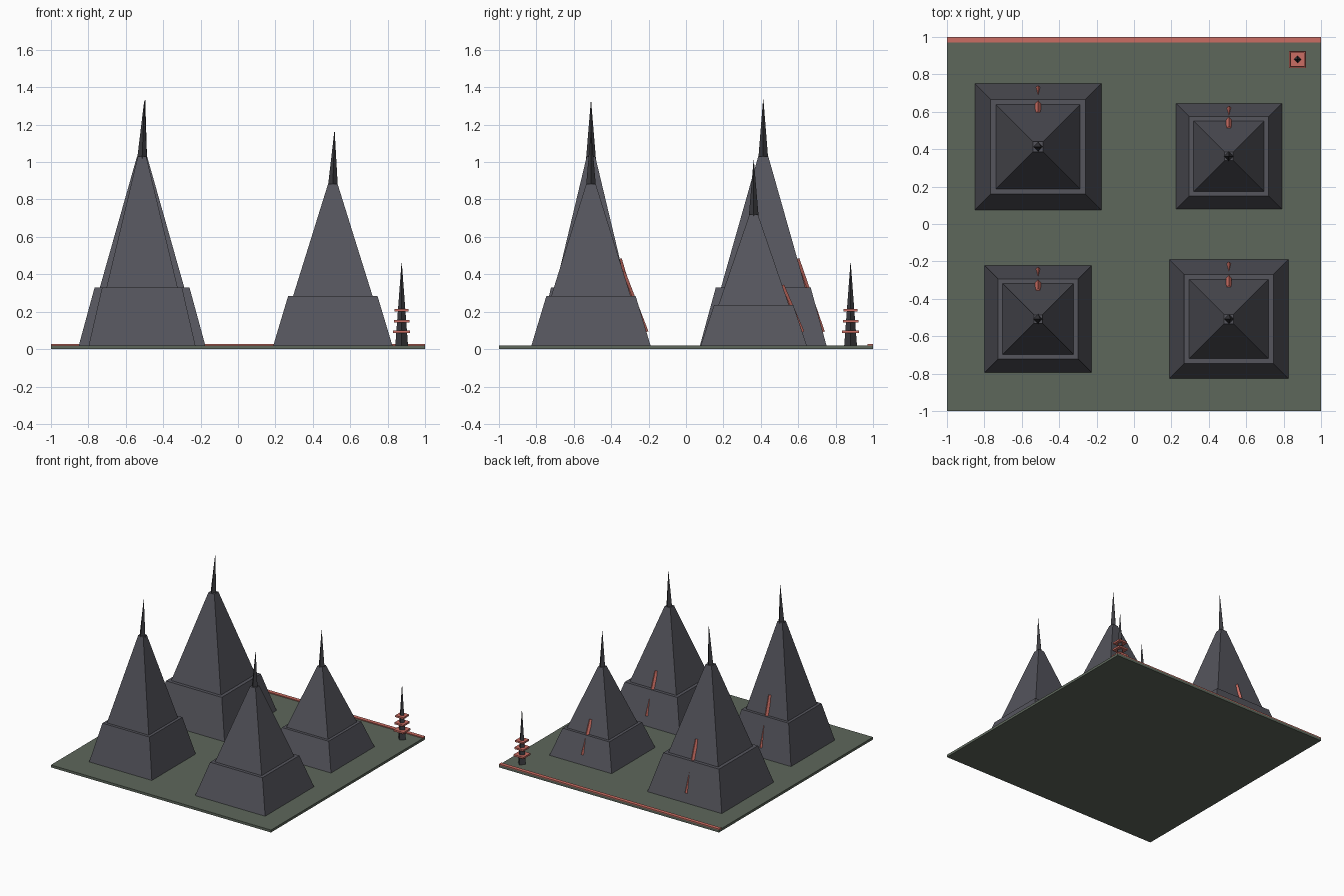
import bpy, bmesh, math
from mathutils import Vector

if "Cube" in bpy.data.objects:
    bpy.data.objects.remove(bpy.data.objects["Cube"])


def material(name, rgb):
    m = bpy.data.materials.new(name)
    m.use_nodes = True
    color = (*rgb, 1)
    m.diffuse_color = color
    m.node_tree.nodes["Principled BSDF"].inputs["Base Color"].default_value = color
    return m


GREEN = material("moss green", (0.11, 0.135, 0.105))
SLATE = material("slate grey", (0.09, 0.09, 0.108))
DARK = material("dark slate", (0.045, 0.045, 0.052))
CORAL = material("coral red", (0.60, 0.155, 0.125))


def finish(name, bm, mat):
    bmesh.ops.recalc_face_normals(bm, faces=bm.faces)
    mesh = bpy.data.meshes.new(name)
    bm.to_mesh(mesh)
    bm.free()
    mesh.materials.append(mat)
    obj = bpy.data.objects.new(name, mesh)
    bpy.context.collection.objects.link(obj)
    return obj


def stack(name, sections, mat, turn=math.pi / 4):
    """Skin four-sided rings; each section is (centre, corner radius)."""
    bm = bmesh.new()
    rings = []
    for centre, radius in sections:
        angles = [turn + i * math.pi / 2 for i in range(4)]
        rings.append([bm.verts.new(Vector(centre) + Vector((math.cos(a), math.sin(a), 0)) * radius)
                      for a in angles])
    for low, high in zip(rings, rings[1:]):
        for i in range(4):
            j = (i + 1) % 4
            bm.faces.new((low[i], low[j], high[j], high[i]))
    bm.faces.new(rings[0])
    bm.faces.new(rings[-1])
    return finish(name, bm, mat)


def box(name, x, y, z, mat):
    bm = bmesh.new()
    bmesh.ops.create_cube(bm, size=1)
    for v in bm.verts:
        v.co = [lo + (c + 0.5) * (hi - lo) for c, (lo, hi) in zip(v.co, (x, y, z))]
    return finish(name, bm, mat)


def bar(name, start, end, radius, mat):
    """Diamond-section bar between two points."""
    axis = Vector(end) - Vector(start)
    bm = bmesh.new()
    bmesh.ops.create_cone(bm, cap_ends=True, segments=4, radius1=radius,
                          radius2=radius, depth=axis.length)
    obj = finish(name, bm, mat)
    obj.location = (Vector(start) + Vector(end)) / 2
    # The axis lies in the yz plane
    obj.rotation_euler = (-math.atan2(axis.y, axis.z), 0, 0)
    return obj


GROUND = 0.02


def tower(name, x, y, half, height, tip, lean):
    ledge = GROUND + 0.307 * height
    top = GROUND + height
    widths = [half, 0.75 * half, 0.667 * half, 0.08 * half]
    levels = [GROUND, ledge, ledge, top]
    # Stepped body
    stack(name + "_body", [((x, y, z), w * math.sqrt(2)) for z, w in zip(levels, widths)], SLATE)
    # Slender spire
    stack(name + "_spire", [((x, y, top - 0.02), 0.027), ((x + lean, y, tip), 0.001)], DARK, 0)

    # Sloping accent on the back face, partly sunk into the walls
    def face(z):
        low = z < ledge
        a, b = (0, 1) if low else (2, 3)
        t = (z - levels[a]) / (levels[b] - levels[a])
        return y + widths[a] + t * (widths[b] - widths[a]) - 0.004

    high, low = GROUND + 0.457 * height, 0.09
    bar(name + "_back_accent", (x, face(low), low), (x, face(high), high), 0.015, CORAL)


# Ground slab and back edge strip
box("ground_slab", (-1, 1), (-1, 1), (0, GROUND), GREEN)
box("back_edge_strip", (-1, 1), (0.97, 1), (GROUND, 0.028), CORAL)

# Four towers
tower("back_right_tower", -0.513, 0.413, 0.338, 1.01, 1.335, 0.016)
tower("back_left_tower", 0.507, 0.362, 0.283, 0.70, 1.01, 0.0)
tower("front_right_tower", -0.513, -0.508, 0.285, 1.01, 1.325, 0.012)
tower("front_left_tower", 0.507, -0.508, 0.318, 0.863, 1.165, 0.009)

# Beacon with three square collars
bx, by = 0.875, 0.88
stack("beacon_mast", [((bx, by, GROUND), 0.034), ((bx, by, 0.46), 0.001)], DARK, 0)
for i in range(3):
    r, z = 0.045 - 0.004 * i, 0.092 + 0.058 * i
    box(f"beacon_collar_{i + 1}", (bx - r, bx + r), (by - r, by + r),
        (z - 0.007, z + 0.007), CORAL)
